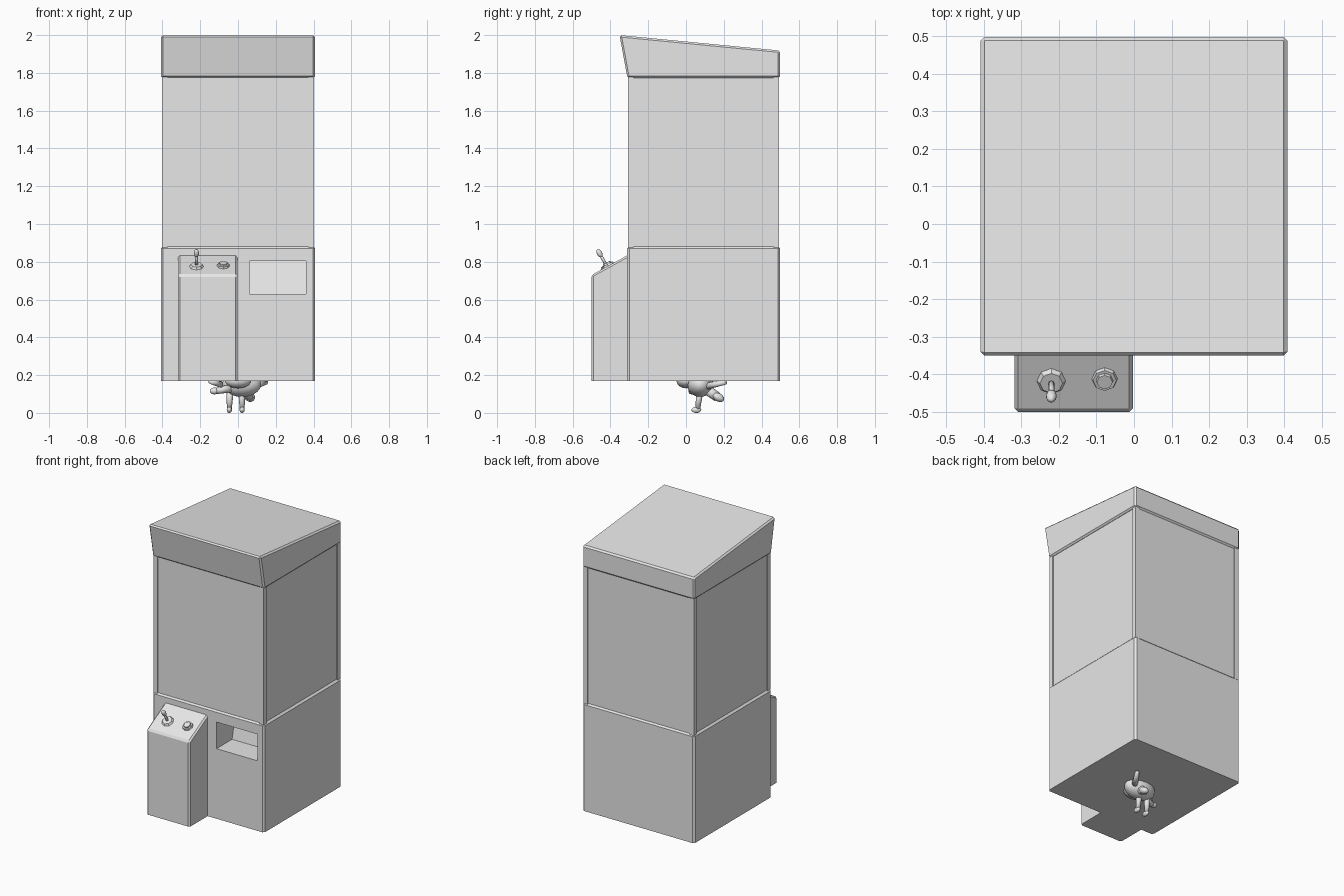
import bpy, bmesh, math
from mathutils import Vector

if "Cube" in bpy.data.objects:
    bpy.data.objects.remove(bpy.data.objects["Cube"])

grey = bpy.data.materials.new("light grey")
grey.diffuse_color = (0.8, 0.8, 0.8, 1)
grey.use_nodes = True
grey.node_tree.nodes["Principled BSDF"].inputs["Base Color"].default_value = grey.diffuse_color


def finish(name, bm, smooth=False):
    bmesh.ops.recalc_face_normals(bm, faces=bm.faces[:])
    mesh = bpy.data.meshes.new(name)
    for f in bm.faces:
        f.smooth = smooth
    bm.to_mesh(mesh)
    bm.free()
    mesh.materials.append(grey)
    ob = bpy.data.objects.new(name, mesh)
    bpy.context.collection.objects.link(ob)
    return ob


def prism(name, profile, x0, x1, bevel=0.0, flat_z=None):
    """Extrude a (y, z) profile along x; edges lying at flat_z stay sharp."""
    bm = bmesh.new()
    f = bm.faces.new([bm.verts.new((x0, y, z)) for y, z in profile])
    r = bmesh.ops.extrude_face_region(bm, geom=[f])
    moved = [v for v in r["geom"] if isinstance(v, bmesh.types.BMVert)]
    bmesh.ops.translate(bm, vec=(x1 - x0, 0, 0), verts=moved)
    bmesh.ops.recalc_face_normals(bm, faces=bm.faces[:])
    if bevel:
        edges = [e for e in bm.edges if flat_z is None
                 or any(v.co.z > flat_z + 0.001 for v in e.verts)]
        bmesh.ops.bevel(bm, geom=edges, offset=bevel, segments=1,
                        affect='EDGES', profile=0.5)
    return finish(name, bm)


def box(name, x0, x1, y0, y1, z0, z1, bevel=0.0, flat_z=None):
    return prism(name, [(y0, z0), (y1, z0), (y1, z1), (y0, z1)], x0, x1, bevel, flat_z)


def limb(name, a, b, r0, r1, sides=10, smooth=True):
    """Tapered cylinder between two points."""
    a, b = Vector(a), Vector(b)
    bm = bmesh.new()
    bmesh.ops.create_cone(bm, cap_ends=True, segments=sides, radius1=r0,
                          radius2=r1, depth=(b - a).length)
    ob = finish(name, bm, smooth)
    ob.location = (a + b) / 2
    ob.rotation_euler = (b - a).to_track_quat('Z', 'Y').to_euler()
    return ob


def blob(name, loc, size, rot=(0, 0, 0)):
    bm = bmesh.new()
    bmesh.ops.create_uvsphere(bm, u_segments=14, v_segments=10, radius=1)
    ob = finish(name, bm, True)
    ob.location, ob.scale, ob.rotation_euler = loc, size, rot
    return ob


# Lower cabinet with the prize opening
base = box("cabinet_base", -0.408, 0.408, -0.312, 0.498, 0.168, 0.882, 0.012, 0.168)
cutter = prism("prize_opening_cutter", [(-0.4, 0.63), (-0.15, 0.63), (-0.11, 0.805),
                                        (-0.4, 0.805)], 0.062, 0.36)
cutter.hide_render = True
cutter.hide_viewport = True
cut = base.modifiers.new("prize_opening", 'BOOLEAN')
cut.operation, cut.solver, cut.object = 'DIFFERENCE', 'EXACT', cutter

# Glass panes and corner posts
box("glass_case", -0.396, 0.396, -0.302, 0.488, 0.875, 1.78)
for sx, tag in ((-1, "left"), (1, "right")):
    for y, end in ((-0.307, "front"), (0.463, "back")):
        x = sx * 0.387
        box(f"{end}_{tag}_post", x - 0.015, x + 0.015, y, y + 0.03, 0.875, 1.78)

# Sloping roof sign
prism("roof", [(-0.31, 1.773), (0.498, 1.773), (0.498, 1.918), (-0.352, 2.0)],
      -0.408, 0.408, 0.01)

# Control console
prism("control_console", [(-0.5, 0.168), (-0.3, 0.168), (-0.3, 0.84), (-0.5, 0.73)],
      -0.318, -0.003, 0.01, 0.168)
slope = Vector((0, -0.48, 0.877))


def on_console(x, y):
    return Vector((x, y, 0.73 + (y + 0.5) * 0.55))


# Joystick
p = on_console(-0.22, -0.418)
limb("joystick_collar", p - slope * 0.005, p + slope * 0.012, 0.042, 0.03, 8, False)
tip = Vector((-0.22, -0.458, 0.845))
limb("joystick_shaft", p, tip, 0.008, 0.008, 8)
knob = blob("joystick_knob", tip, (0.014, 0.014, 0.024))
knob.rotation_euler = (tip - p).to_track_quat('Z', 'Y').to_euler()

# Push button
p = on_console(-0.078, -0.412)
limb("button_ring", p - slope * 0.005, p + slope * 0.01, 0.036, 0.031, 8, False)
limb("button_cap", p, p + slope * 0.019, 0.025, 0.021, 8, False)

# Plush toy poking out below the cabinet
blob("toy_body", (0.02, 0.075, 0.15), (0.105, 0.07, 0.065))
blob("toy_head", (0.0, 0.0, 0.17), (0.07, 0.05, 0.04))
for x in (-0.046, 0.022):
    limb("toy_leg", (x * 0.9, 0.075, 0.13), (x, 0.062, 0.02), 0.02, 0.013)
    blob("toy_foot", (x, 0.055, 0.016), (0.014, 0.026, 0.016))
limb("toy_arm", (-0.04, 0.04, 0.13), (-0.12, 0.03, 0.115), 0.022, 0.016)
blob("toy_hand", (-0.125, 0.03, 0.116), (0.025, 0.018, 0.018))
limb("toy_back_limb", (0.03, 0.1, 0.13), (0.06, 0.165, 0.085), 0.028, 0.026)
blob("toy_back_paw", (0.065, 0.17, 0.083), (0.025, 0.035, 0.022), (-0.5, 0, 0))
limb("toy_tail", (0.08, 0.1, 0.14), (0.15, 0.21, 0.162), 0.02, 0.012)
limb("toy_ear", (-0.09, 0.03, 0.15), (-0.15, -0.02, 0.165), 0.018, 0.01)
